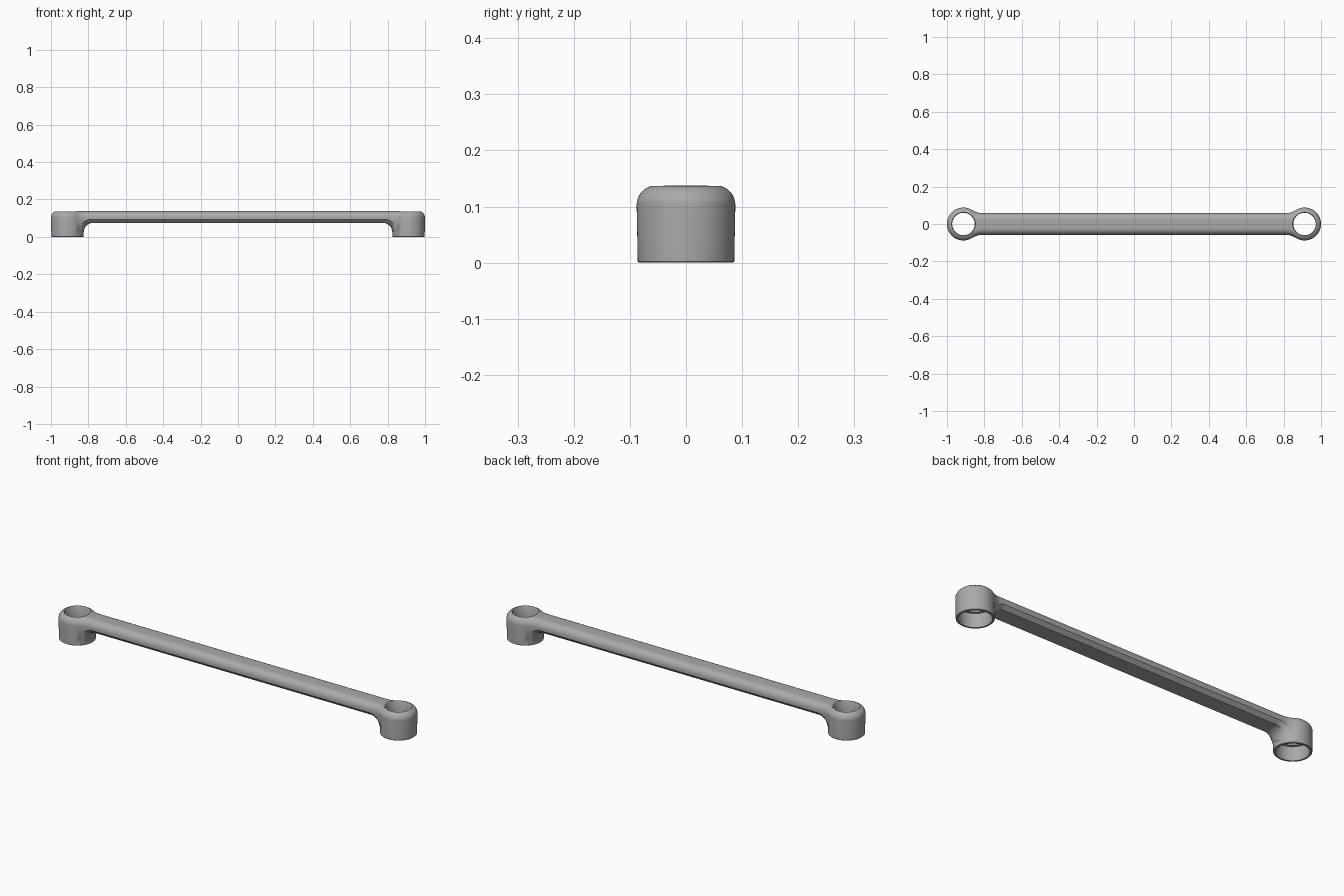
import bpy, bmesh, math

cube = bpy.data.objects.get("Cube")
if cube:
    bpy.data.objects.remove(cube, do_unlink=True)

TOP, ROUND = 0.138, 0.035            # overall height, upper edge rounding
BOSS_X, BOSS_R = 0.912, 0.088        # end boss centre and radius
BAR_W, BLEND_R = 0.058, 0.10         # bar half width, neck blend radius
BAR_Z, LEG_Z = 0.075, 0.025          # bar underside, start of leg fillet
CHAMFER = 0.018

steel = bpy.data.materials.new("satin_grey")
steel.use_nodes = True
steel.diffuse_color = (0.40, 0.40, 0.40, 1)
steel.node_tree.nodes["Principled BSDF"].inputs["Base Color"].default_value = (0.40, 0.40, 0.40, 1)


def make_object(name, bm):
    bmesh.ops.recalc_face_normals(bm, faces=bm.faces)
    mesh = bpy.data.meshes.new(name)
    bm.to_mesh(mesh)
    bm.free()
    mesh.materials.append(steel)
    obj = bpy.data.objects.new(name, mesh)
    bpy.context.collection.objects.link(obj)
    return obj


def loft(name, rings):
    """Skin closed rings of points and cap both ends."""
    bm = bmesh.new()
    rows = [[bm.verts.new(p) for p in ring] for ring in rings]
    n = len(rows[0])
    for a, b in zip(rows, rows[1:]):
        for i in range(n):
            bm.faces.new((a[i], a[(i + 1) % n], b[(i + 1) % n], b[i]))
    bm.faces.new(rows[0])
    bm.faces.new(rows[-1])
    return make_object(name, bm)


def lathe(name, profile, x, segs=72):
    turns = [2 * math.pi * i / segs for i in range(segs)]
    return loft(name, [[(x + r * math.cos(a), r * math.sin(a), z) for a in turns]
                       for r, z in profile])


def arc(steps):
    return [math.pi / 2 * i / steps for i in range(steps + 1)]


# Neck blend: tangent to both the straight bar and the round boss
reach = BOSS_R + BLEND_R
blend_start = BOSS_X - math.sqrt(reach ** 2 - (BAR_W + BLEND_R) ** 2)
bar_end = BOSS_X - (BOSS_X - blend_start) * BOSS_R / reach


def underside(x, y):
    """Bottom height, with a fillet running round each boss."""
    d = math.hypot(abs(x) - BOSS_X, y) - BOSS_R
    size = BAR_Z - LEG_Z
    t = min(max((size - d) / size, 0), 1)
    return LEG_Z + size * math.sqrt(1 - t * t)


def bar_section(x):
    t = max(abs(x) - blend_start, 0)
    root = math.sqrt(BLEND_R ** 2 - t * t)
    w = BAR_W + BLEND_R - root
    ry = ROUND * BLEND_R / root
    half = [(w - ry + ry * math.sin(a), TOP - ROUND + ROUND * math.cos(a)) for a in arc(9)]
    half.append((w, underside(x, w) + CHAMFER))
    for f in (1, 0.75, 0.5, 0.25):
        y = (w - CHAMFER) * f
        half.append((y, underside(x, y)))
    return [(x, y, z) for y, z in half] + [(x, -y, z) for y, z in reversed(half)]


# Bar with flared necks
near = [0.76 + (bar_end - 0.76) * i / 24 for i in range(25)]
stations = [-x for x in reversed(near)] + [0] + near
handle = loft("connecting_bar", [bar_section(x) for x in stations])

# End bosses and their stepped bores
boss_profile = [(BOSS_R - 0.004, 0), (BOSS_R - 0.002, 0.002)]
boss_profile += [(BOSS_R - ROUND + ROUND * math.cos(a), TOP - ROUND + ROUND * math.sin(a))
                 for a in arc(9)]
bore_profile = [(0.076, -0.02), (0.076, 0.0), (0.074, 0.004), (0.074, 0.07),
                (0.06, 0.07), (0.06, TOP - 0.006), (0.064, TOP), (0.064, TOP + 0.02)]


def combine(tool, operation):
    mod = handle.modifiers.new(operation.lower(), 'BOOLEAN')
    mod.operation, mod.solver, mod.object = operation, 'EXACT', tool
    bpy.context.view_layer.objects.active = handle
    bpy.ops.object.modifier_apply(modifier=mod.name)
    bpy.data.objects.remove(tool, do_unlink=True)


for side, label in ((1, "left"), (-1, "right")):
    combine(lathe(label + "_boss", boss_profile, side * BOSS_X), 'UNION')
    combine(lathe(label + "_bore", bore_profile, side * BOSS_X), 'DIFFERENCE')

# Smooth shading with crisp edges
bpy.ops.object.select_all(action='DESELECT')
handle.select_set(True)
bpy.context.view_layer.objects.active = handle
bpy.ops.object.shade_smooth_by_angle(angle=math.radians(35))
